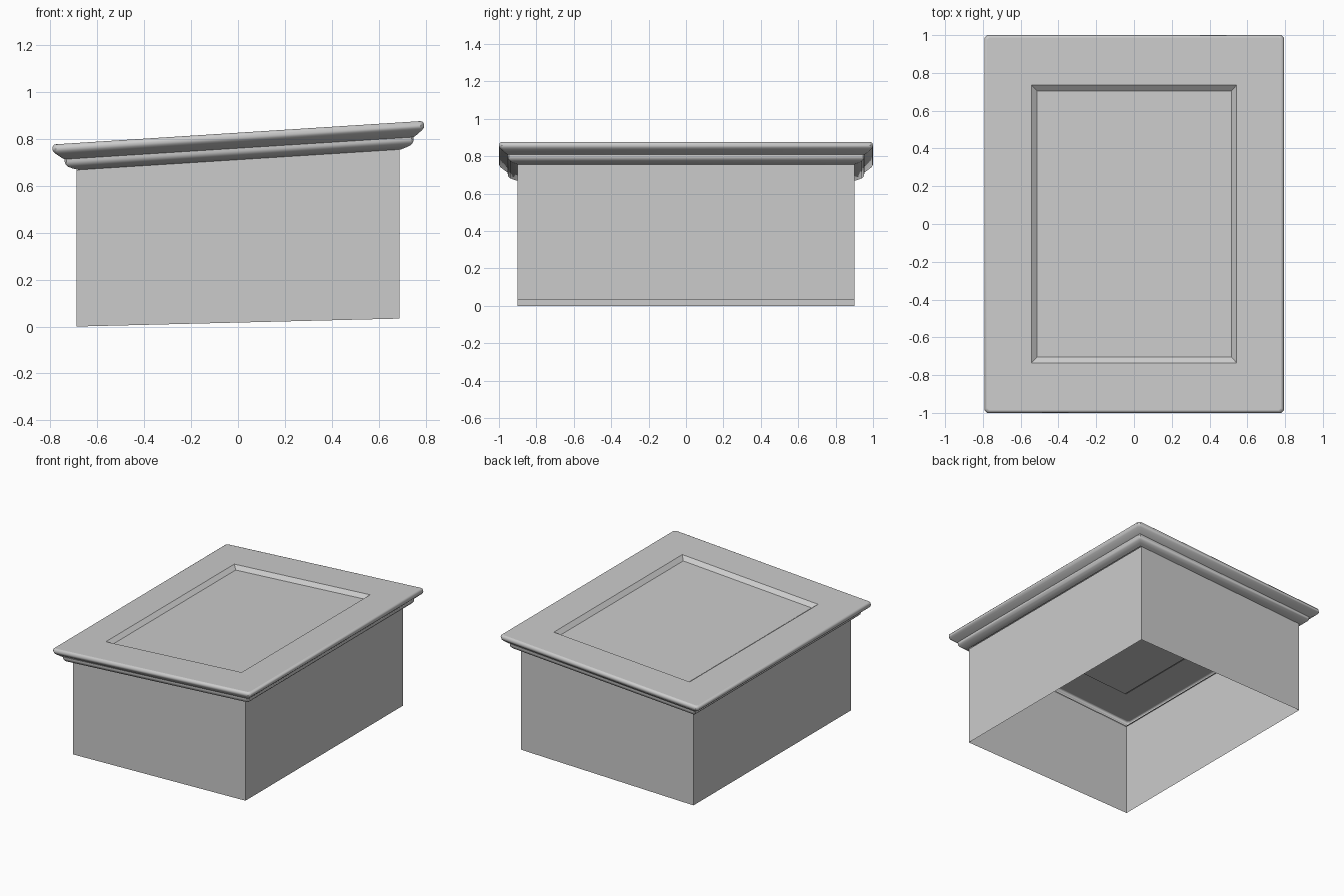
import bpy, bmesh, math
from mathutils import Matrix

cube = bpy.data.objects.get("Cube")
if cube:
    bpy.data.objects.remove(cube, do_unlink=True)

# One plain grey for the whole piece
grey = bpy.data.materials.new("plain grey")
grey.use_nodes = True
COLOUR = (0.6, 0.6, 0.6, 1)
grey.diffuse_color = COLOUR
grey.node_tree.nodes["Principled BSDF"].inputs["Base Color"].default_value = COLOUR

HX, HY = 0.69, 0.90        # half size of the walls
TILT = math.atan(0.0635)   # slope of the lid
TOP = 0.827                # lid height at the centre
DROP = 0.115               # height of the moulding


def rect_loop(bm, hx, hy, z, cut=0.0):
    """Rectangle of eight vertices with corners clipped by cut."""
    pts = []
    for sx, sy in ((1, 1), (-1, 1), (-1, -1), (1, -1)):
        pair = [(sx * hx, sy * (hy - cut)), (sx * (hx - cut), sy * hy)]
        pts += pair if sx * sy > 0 else pair[::-1]
    return [bm.verts.new((x, y, z)) for x, y in pts]


def bridge(bm, a, b):
    for i in range(len(a)):
        j = (i + 1) % len(a)
        bm.faces.new((a[i], a[j], b[j], b[i]))


def finish(bm, name, smooth):
    bmesh.ops.remove_doubles(bm, verts=bm.verts, dist=1e-5)
    mesh = bpy.data.meshes.new(name)
    bm.to_mesh(mesh)
    bm.free()
    mesh.materials.append(grey)
    obj = bpy.data.objects.new(name, mesh)
    bpy.context.collection.objects.link(obj)
    if smooth:
        bpy.ops.object.select_all(action='DESELECT')
        obj.select_set(True)
        bpy.context.view_layer.objects.active = obj
        bpy.ops.object.shade_smooth_by_angle(angle=math.radians(35))
    return obj


tilt = Matrix.Translation((0, 0, TOP)) @ Matrix.Rotation(-TILT, 4, 'Y')

# Moulding: (overhang, depth below the lid top), from the wall up to the lid
profile = [(0, DROP), (0.022, 0.108), (0.043, 0.099), (0.053, 0.088),
           (0.056, 0.076), (0.056, 0.066), (0.064, 0.062), (0.080, 0.050),
           (0.094, 0.039), (0.102, 0.030), (0.105, 0.020), (0.103, 0.009),
           (0.097, 0.002), (0.091, 0)]
bm = bmesh.new()
loops = [rect_loop(bm, HX + o, HY + o * 0.95, -t, o * 0.14) for o, t in profile]
for lower, upper in zip(loops, loops[1:]):
    bridge(bm, lower, upper)
bm.transform(tilt)
finish(bm, "lid_moulding", True)

# Lid top with a sunken panel
bm = bmesh.new()
o = profile[-1][0]
rim = rect_loop(bm, HX + o, HY + o * 0.95, 0, o * 0.14)
edge = rect_loop(bm, 0.545, 0.735, 0)
floor = rect_loop(bm, 0.515, 0.705, -0.025)
bridge(bm, rim, edge)
bridge(bm, edge, floor)
bm.faces.new(floor)
bm.transform(tilt)
finish(bm, "lid_panel", False)

# Four thin walls, open below, with a gently sloping lower edge
bm = bmesh.new()
bottom = rect_loop(bm, HX, HY, 0)
top = rect_loop(bm, HX, HY, -DROP)
for v in bottom:
    v.co.z = 0.017 + v.co.x * 0.0246
for v in top:
    v.co = tilt @ v.co
    v.co.x = math.copysign(HX, v.co.x)
bridge(bm, bottom, top)
finish(bm, "walls", False)
